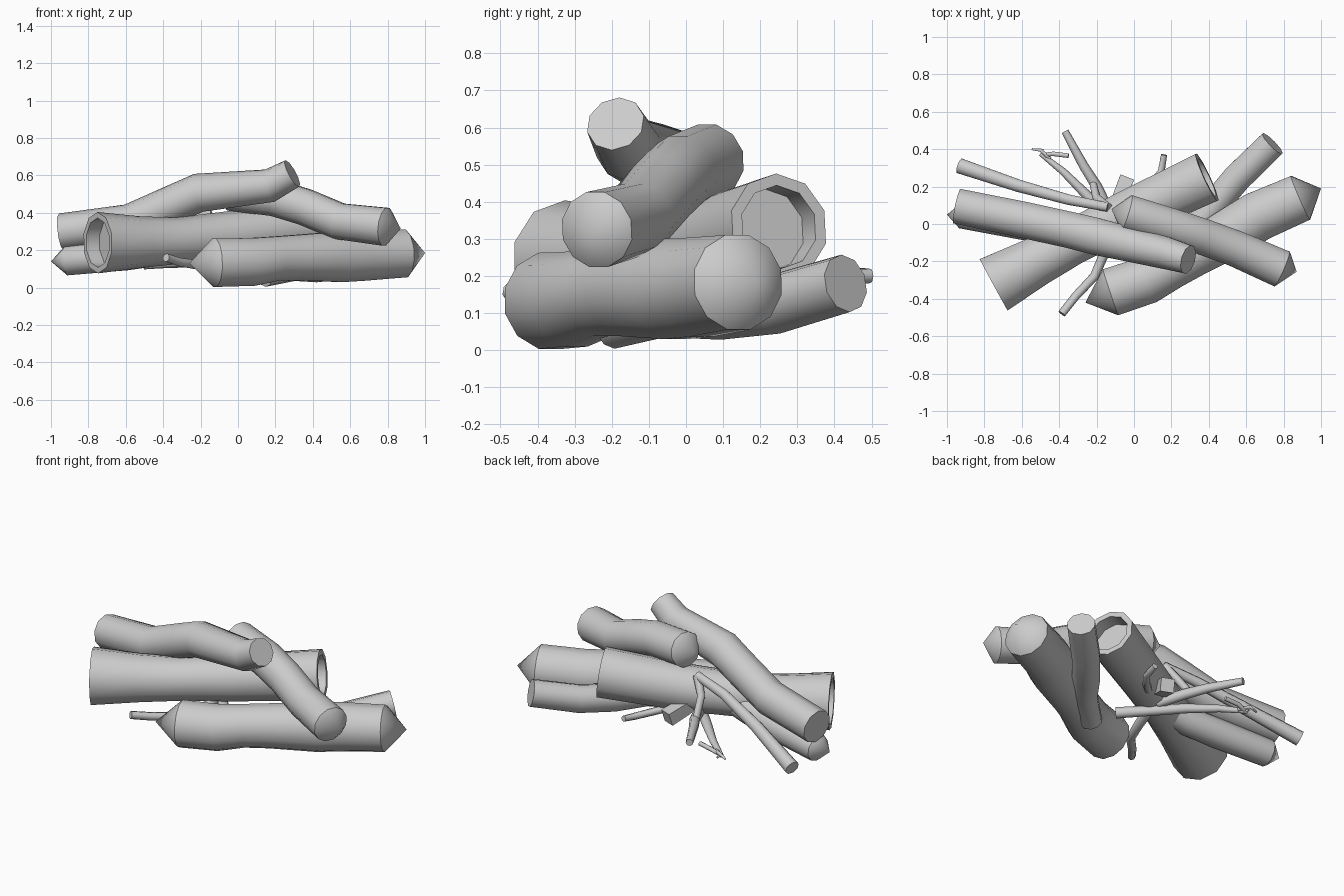
import bpy, bmesh, math
from mathutils import Vector


def log(name, pts, sides=12, hollow=0.0, depth=0.08):
    """Bent tapering tube through (x, y, z, radius); radius 0 makes a pointed end."""
    bm = bmesh.new()
    P = [Vector(p[:3]) for p in pts]
    n = len(P)
    rings = []
    for i, p in enumerate(pts):
        r = p[3]
        if r == 0:
            rings.append([bm.verts.new(P[i])])
            continue
        # rings next to a tip or an end follow the neighbouring segment
        a = i - 1 if i > 0 and pts[i - 1][3] > 0 else i
        b = i + 1 if i < n - 1 and pts[i + 1][3] > 0 else i
        da = (P[i] - P[a]).normalized()
        db = (P[b] - P[i]).normalized()
        t = (da + db).normalized()
        u = t.cross(Vector((0, 0, 1))).normalized()
        w = u.cross(t)
        rings.append([bm.verts.new(P[i] + r * (math.cos(q) * u + math.sin(q) * w))
                      for q in ((k + 0.5) * math.tau / sides for k in range(sides))])
    for a, b in zip(rings, rings[1:]):
        for k in range(sides):
            m = (k + 1) % sides
            if len(a) == 1:
                bm.faces.new((a[0], b[m], b[k]))
            elif len(b) == 1:
                bm.faces.new((a[k], a[m], b[0]))
            else:
                bm.faces.new((a[k], a[m], b[m], b[k]))
    caps = [bm.faces.new(r) for r in (rings[0], rings[-1]) if len(r) > 1]
    bmesh.ops.recalc_face_normals(bm, faces=bm.faces[:])
    # hollowed ends: rim plus a recessed floor
    if hollow:
        for f in caps:
            f.normal_update()
            d = f.normal.copy()
            bmesh.ops.inset_individual(bm, faces=[f], thickness=hollow)
            new = bmesh.ops.extrude_discrete_faces(bm, faces=[f])["faces"][0]
            bmesh.ops.translate(bm, verts=new.verts[:], vec=-d * depth)
    me = bpy.data.meshes.new(name)
    bm.to_mesh(me)
    bm.free()
    ob = bpy.data.objects.new(name, me)
    bpy.context.collection.objects.link(ob)
    bpy.ops.object.select_all(action='DESELECT')
    ob.select_set(True)
    bpy.context.view_layer.objects.active = ob
    # thin twigs have few sides, so they need a wider smoothing angle
    bpy.ops.object.shade_smooth_by_angle(angle=math.radians(62 if 4 < sides < 10 else 37))
    return ob


# large logs
log("front_log", [(-.26, -.42, .13, 0), (-.125, -.365, .133, .134), (.07, -.3, .137, .132),
                  (.2, -.23, .155, .122),
                  (.32, -.16, .16, .126), (.55, -.03, .165, .14), (.66, .04, .17, .138),
                  (.89, .14, .183, .132), (1.0, .19, .185, 0)])
log("top_log", [(-.945, .095, .298, .099), (-.58, .02, .345, .102), (-.33, -.035, .455, .102),
                (-.21, -.065, .507, .104), (.17, -.155, .545, .09), (.29, -.19, .61, .08)], 10)
log("upper_right_log", [(-.12, .08, .515, 0), (-.04, .06, .51, .102), (.2, -.015, .48, .102),
                        (.36, -.065, .43, .1), (.54, -.13, .355, .1),
                        (.79, -.24, .325, .105), (.87, -.255, .315, 0)])
log("hollow_log", [(-.75, -.325, .24, .164), (-.52, -.2, .243, .138), (-.33, -.1, .25, .125),
                   (-.05, .045, .275, .133), (.39, .25, .332, .145)], 10, hollow=.032)
log("hollow_log_stub", [(-.12, .03, .25, .055), (-.08, .14, .2, .052), (-.04, .24, .165, .055)], 4)
log("left_pointed_log", [(-1.0, .05, .14, 0), (-.92, .05, .143, .078), (-.6, -.005, .175, .083),
                         (-.4, -.04, .2, .08), (-.26, -.055, .225, .07)], 10)
log("back_right_log", [(.74, .43, .18, .079), (.55, .245, .125, .081), (.42, .09, .108, .08),
                       (.3, -.06, .105, .07), (.14, -.2, .065, .062)], 10)

# thin branches and twigs
log("long_branch", [(-.93, .31, .125, .044), (-.62, .205, .25, .036), (-.35, .13, .345, .03),
                    (-.14, .09, .39, .026)], 8)
log("back_branch", [(-.37, .495, .2, .021), (-.27, .31, .2, .027), (-.2, .2, .185, .03),
                    (-.13, .05, .17, .032)], 7)
log("front_branch", [(-.385, -.48, .16, .023), (-.31, -.385, .135, .024), (-.21, -.28, .12, .026),
                     (-.15, -.14, .12, .028), (-.12, .02, .17, .03)], 7)
log("low_branch", [(-.5, .375, .11, .013), (-.38, .28, .125, .021), (-.25, .15, .135, .028),
                   (.02, -.13, .13, .032)], 7)
log("right_twig", [(.16, .37, .155, .017), (.145, .28, .14, .02), (.06, .18, .16, .022),
                   (-.07, .05, .2, .026)], 7)

# small forks on the low branch and a link up to the long branch
for i, pts in enumerate([
    [(-.45, .35, .115, .013), (-.5, .395, .13, .01), (-.545, .4, .11, .006)],
    [(-.49, .37, .11, .011), (-.43, .375, .13, .014), (-.35, .365, .14, .014)],
    [(-.49, .37, .11, .01), (-.49, .4, .105, .006)],
    [(-.14, .09, .39, .026), (-.2, .14, .3, .024), (-.22, .22, .19, .02)],
]):
    log("twig_%d" % (i + 1), pts, 6)
